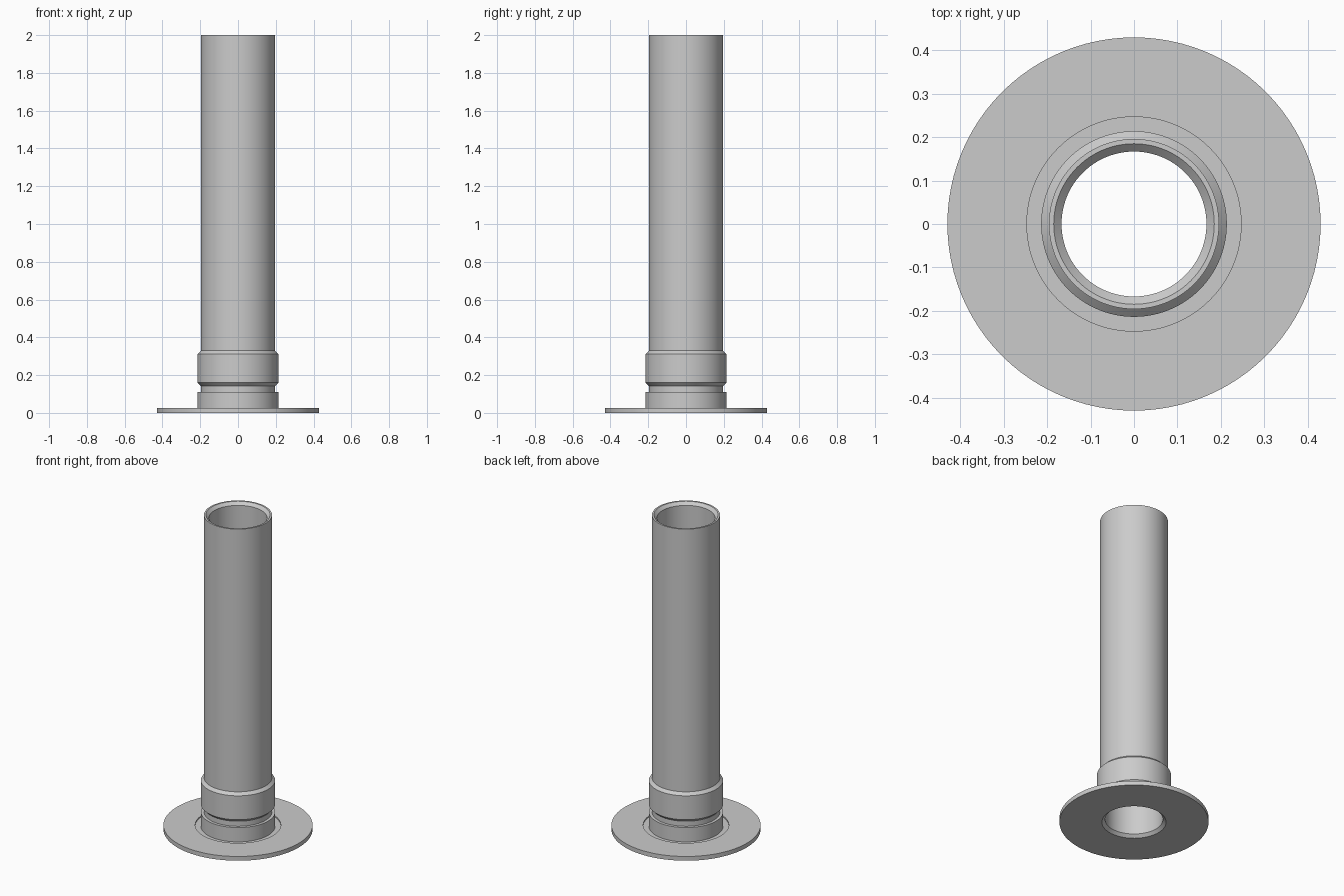
import bpy
import bmesh
from math import cos, sin, tau, radians

cube = bpy.data.objects.get("Cube")
if cube:
    bpy.data.objects.remove(cube, do_unlink=True)

SEGMENTS = 96
BORE, RIM, PIPE, SLEEVE = 0.167, 0.185, 0.196, 0.214
GROOVE, FLANGE = 0.247, 0.43
FLANGE_TOP, RECESS, CHAMFER = 0.027, 0.019, 0.018

grey = bpy.data.materials.new("plain grey")
grey.use_nodes = True
colour = (0.6, 0.6, 0.6, 1)
grey.diffuse_color = colour
grey.node_tree.nodes["Principled BSDF"].inputs["Base Color"].default_value = colour


def lathe(name, profile):
    """Turn a (radius, height) profile, listed counterclockwise, around z."""
    bm = bmesh.new()
    angles = [tau * i / SEGMENTS for i in range(SEGMENTS)]
    rings = [[bm.verts.new((r * cos(a), r * sin(a), z)) for a in angles]
             for r, z in profile]
    for low, high in zip(rings, rings[1:]):
        for i in range(SEGMENTS):
            j = (i + 1) % SEGMENTS
            bm.faces.new((low[i], low[j], high[j], high[i]))
    mesh = bpy.data.meshes.new(name)
    bm.to_mesh(mesh)
    bm.free()
    mesh.materials.append(grey)
    obj = bpy.data.objects.new(name, mesh)
    bpy.context.collection.objects.link(obj)
    bpy.ops.object.select_all(action='DESELECT')
    obj.select_set(True)
    bpy.context.view_layer.objects.active = obj
    bpy.ops.object.shade_smooth_by_angle(angle=radians(30))
    return obj


# Long hollow pipe with chamfered mouths at both ends
lathe("pipe", [(PIPE, RECESS), (PIPE, 2), (RIM, 2), (BORE, 2 - CHAMFER),
               (BORE, CHAMFER), (RIM, 0)])

# Wide sleeve with chamfered shoulders
lathe("sleeve", [(PIPE, 0.142), (SLEEVE, 0.16), (SLEEVE, 0.312), (PIPE, 0.329)])

# Short collar standing in the flange recess
lathe("collar", [(SLEEVE, RECESS), (SLEEVE, 0.11), (PIPE, 0.11)])

# Flat flange with a shallow recess around the collar
lathe("flange", [(RIM, 0), (FLANGE, 0), (FLANGE, FLANGE_TOP),
                 (GROOVE, FLANGE_TOP), (GROOVE, RECESS), (SLEEVE, RECESS)])
